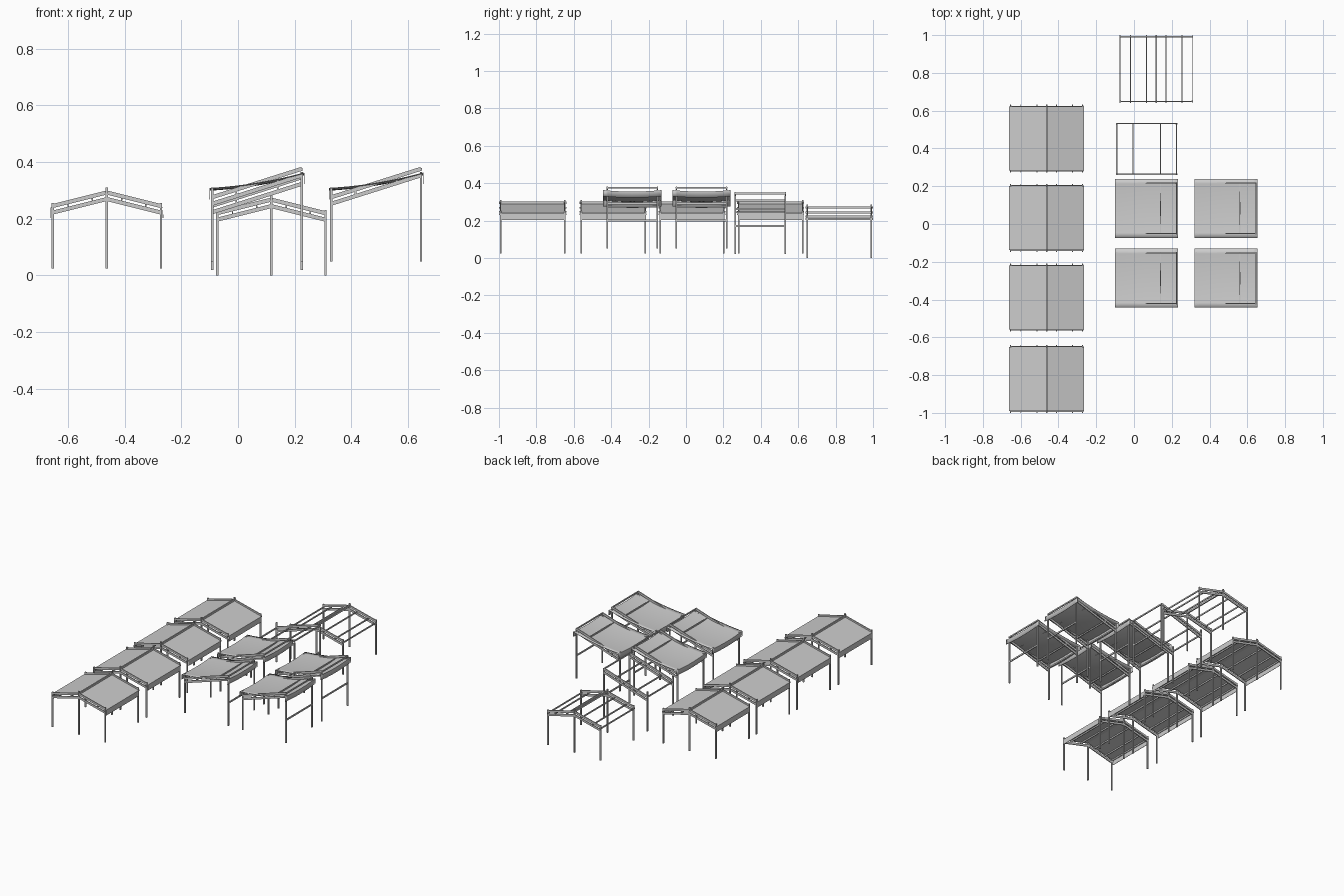
import bpy, bmesh, math
from mathutils import Vector

if "Cube" in bpy.data.objects:
    bpy.data.objects.remove(bpy.data.objects["Cube"])


def bar(bm, a, b, w, h):
    """Box beam from a to b, w wide and h deep."""
    a, b = Vector(a), Vector(b)
    d = (b - a).normalized()
    up = Vector((0, 0, 1)) if abs(d.z) < 0.9 else Vector((0, 1, 0))
    s = d.cross(up).normalized()
    u = s.cross(d)
    rings = [[bm.verts.new(p + s * i * w / 2 + u * j * h / 2)
              for i, j in ((-1, -1), (1, -1), (1, 1), (-1, 1))] for p in (a, b)]
    for k in range(4):
        bm.faces.new((rings[0][k], rings[0][(k + 1) % 4], rings[1][(k + 1) % 4], rings[1][k]))
    bm.faces.new(rings[0][::-1])
    bm.faces.new(rings[1])


def finish(bm, name, loc, smooth=False):
    bmesh.ops.recalc_face_normals(bm, faces=bm.faces)
    me = bpy.data.meshes.new(name)
    bm.to_mesh(me)
    bm.free()
    ob = bpy.data.objects.new(name, me)
    ob.location = loc
    bpy.context.collection.objects.link(ob)
    if smooth:
        for p in me.polygons:
            p.use_smooth = True
        me.set_sharp_from_angle(angle=math.radians(35))
    return ob


def sheet(name, loc, rows, smooth):
    """Cloth lofted through rows of points, with a thin thickness."""
    bm = bmesh.new()
    vs = [[bm.verts.new(p) for p in r] for r in rows]
    for r0, r1 in zip(vs, vs[1:]):
        for k in range(len(r0) - 1):
            bm.faces.new((r0[k], r0[k + 1], r1[k + 1], r1[k]))
    ob = finish(bm, name, loc, smooth)
    m = ob.modifiers.new("thickness", 'SOLIDIFY')
    m.thickness = 0.002
    m.offset = 0


def gable_stall(loc, cloth):
    z = lambda x: 0.256 - 0.25 * abs(x)
    W, Y = 0.191, 0.171
    # posts
    bm = bmesh.new()
    for y in (-Y, Y):
        for x, top in ((-W, 0.23), (0, 0.286), (W, 0.23)):
            bar(bm, (x, y, 0), (x, y, top), 0.008, 0.008)
    finish(bm, "gable_posts", loc)
    # paired rafters at each end
    bm = bmesh.new()
    for y in (-Y, Y):
        for s in (-1, 1):
            for dz in (-0.0115, 0.0115):
                bar(bm, (0, y, z(0) + dz), (s * W, y, z(W) + dz), 0.006, 0.014)
    finish(bm, "gable_rafters", loc)
    # purlins held between the rafters, and the ridge beam
    bm = bmesh.new()
    for x in (-W, -0.137, -0.052, 0.052, 0.137, W):
        bar(bm, (x, -0.18, z(x)), (x, 0.18, z(x)), 0.005, 0.009)
    bar(bm, (0, -0.18, 0.27), (0, 0.18, 0.27), 0.008, 0.012)
    finish(bm, "gable_purlins", loc)
    # gabled canopy with hanging side valances
    if cloth:
        prof = [(-0.198, 0.178), (-0.198, z(0.198) + 0.007), (0, z(0) + 0.007),
                (0.198, z(0.198) + 0.007), (0.198, 0.178)]
        sheet("gable_canopy", loc, [[(x, y, h) for y in (-0.169, 0.169)] for x, h in prof], False)


def slope_stall(loc, cloth):
    z = lambda x: 0.2645 + 0.05 * x / 0.158
    W, Y = 0.158, 0.134
    # posts and the low rail on the tall side
    bm = bmesh.new()
    for y in (-Y, Y):
        for x, top in ((-W, 0.26), (W, 0.315)):
            bar(bm, (x, y, 0), (x, y, top), 0.008, 0.008)
    bar(bm, (W, -Y, 0.15), (W, Y, 0.15), 0.006, 0.010)
    finish(bm, "slope_posts", loc)
    # paired rafters
    bm = bmesh.new()
    for y in (-Y, Y):
        for dz in (-0.0115, 0.0115):
            bar(bm, (-W, y, z(-W) + dz), (W, y, z(W) + dz), 0.006, 0.014)
    finish(bm, "slope_rafters", loc)
    # purlins and end rails
    bm = bmesh.new()
    for x, dz in ((-W, 0.01), (-0.073, 0), (0.073, 0), (W, 0.01)):
        bar(bm, (x, -Y - 0.004, z(x) + dz), (x, Y + 0.004, z(x) + dz), 0.006, 0.009)
    finish(bm, "slope_purlins", loc)
    # sagging canopy with short drops at both ends
    if cloth:
        n, hw, hy, rows = 12, 0.166, 0.156, []
        for i in range(-1, n + 2):
            t = min(max(i, 0), n) / n
            x = -hw + 2 * hw * t
            drop = 0.032 if i in (-1, n + 1) else 0
            row = []
            for j in range(n + 1):
                v = 2 * j / n - 1
                sag = 0.009 * 4 * t * (1 - t) + 0.008 * (1 - v * v)
                row.append((x, hy * v, 0.285 + 0.027 * x / hw - sag - drop))
            rows.append(row)
        sheet("sagging_canopy", loc, rows, True)


# row of gabled stalls plus one bare frame
for y in (0.452, 0.032, -0.39, -0.82):
    gable_stall((-0.4625, y, 0.025), True)
gable_stall((0.1175, 0.82, 0), False)

# block of sloped stalls plus one bare frame
for x in (0.067, 0.487):
    for y in (0.083, -0.287):
        slope_stall((x, y, 0.05), True)
slope_stall((0.067, 0.3975, 0.02), False)
